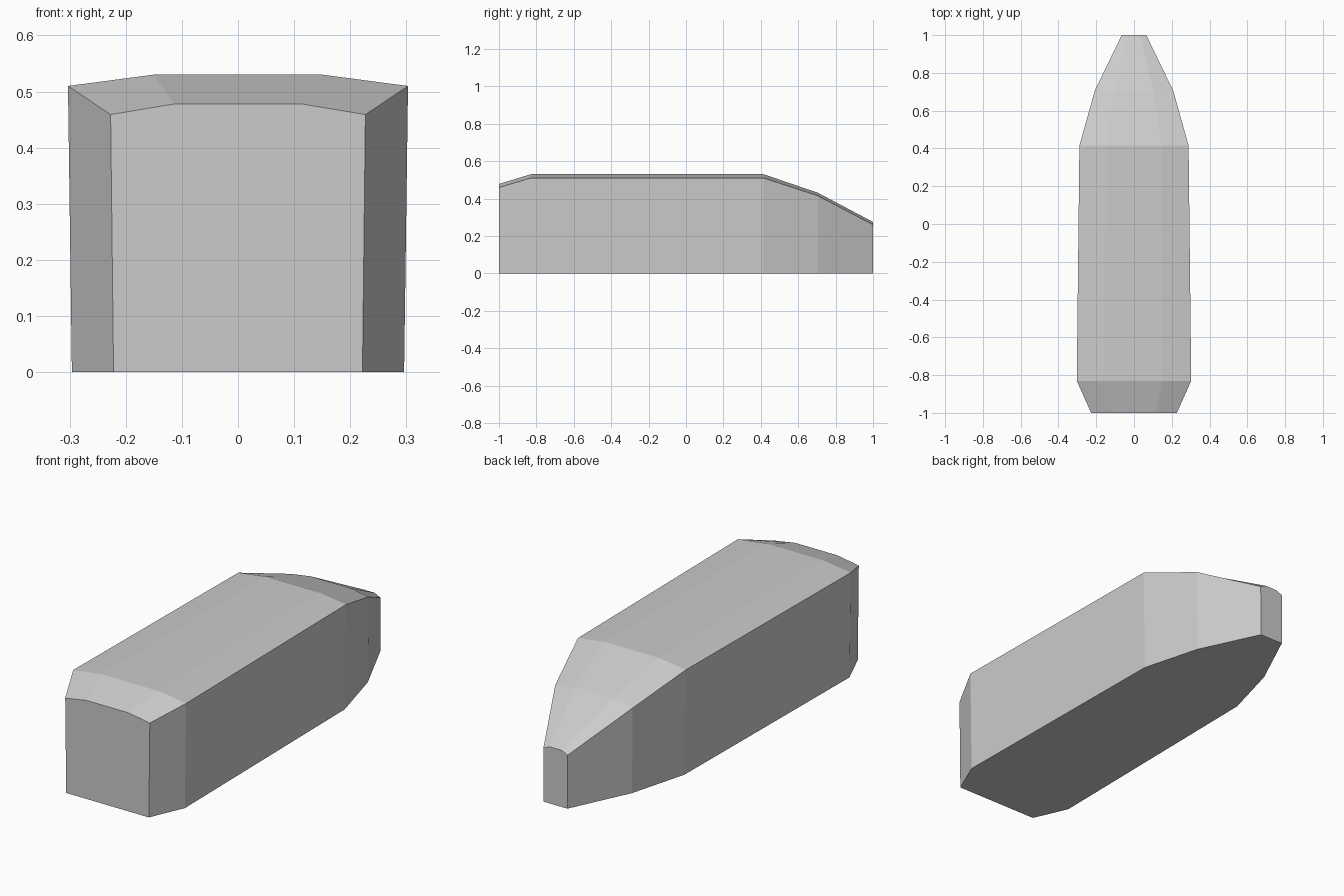
import bpy
import bmesh

cube = bpy.data.objects.get("Cube")
if cube:
    bpy.data.objects.remove(cube, do_unlink=True)

# Plain grey paint
grey = bpy.data.materials.new("light_grey")
grey.use_nodes = True
colour = (0.6, 0.6, 0.6, 1)
grey.diffuse_color = colour
grey.node_tree.nodes["Principled BSDF"].inputs["Base Color"].default_value = colour

# Stations along the body: y, half width at the top edge, edge height, crown height
STATIONS = [
    (-1.0, 0.227, 0.459, 0.478),
    (-0.83, 0.303, 0.51, 0.53),
    (0.415, 0.289, 0.51, 0.53),
    (0.705, 0.208, 0.415, 0.431),
    (1.0, 0.065, 0.26, 0.275),
]


def section(bm, y, half, edge, crown):
    """Slightly flared box section with a faceted crown."""
    base = half * 0.977
    outline = [(-base, 0), (-half, edge), (-half / 2, crown),
               (half / 2, crown), (half, edge), (base, 0)]
    return [bm.verts.new((x, y, z)) for x, z in outline]


# Loft the sections into a closed body
bm = bmesh.new()
rings = [section(bm, *s) for s in STATIONS]
for a, b in zip(rings, rings[1:]):
    for i in range(len(a)):
        j = (i + 1) % len(a)
        bm.faces.new((a[i], a[j], b[j], b[i]))
for end in (rings[0], rings[-1]):
    bm.faces.new(end)
bmesh.ops.recalc_face_normals(bm, faces=bm.faces)

mesh = bpy.data.meshes.new("body")
bm.to_mesh(mesh)
bm.free()
mesh.materials.append(grey)
body = bpy.data.objects.new("body", mesh)
bpy.context.collection.objects.link(body)
